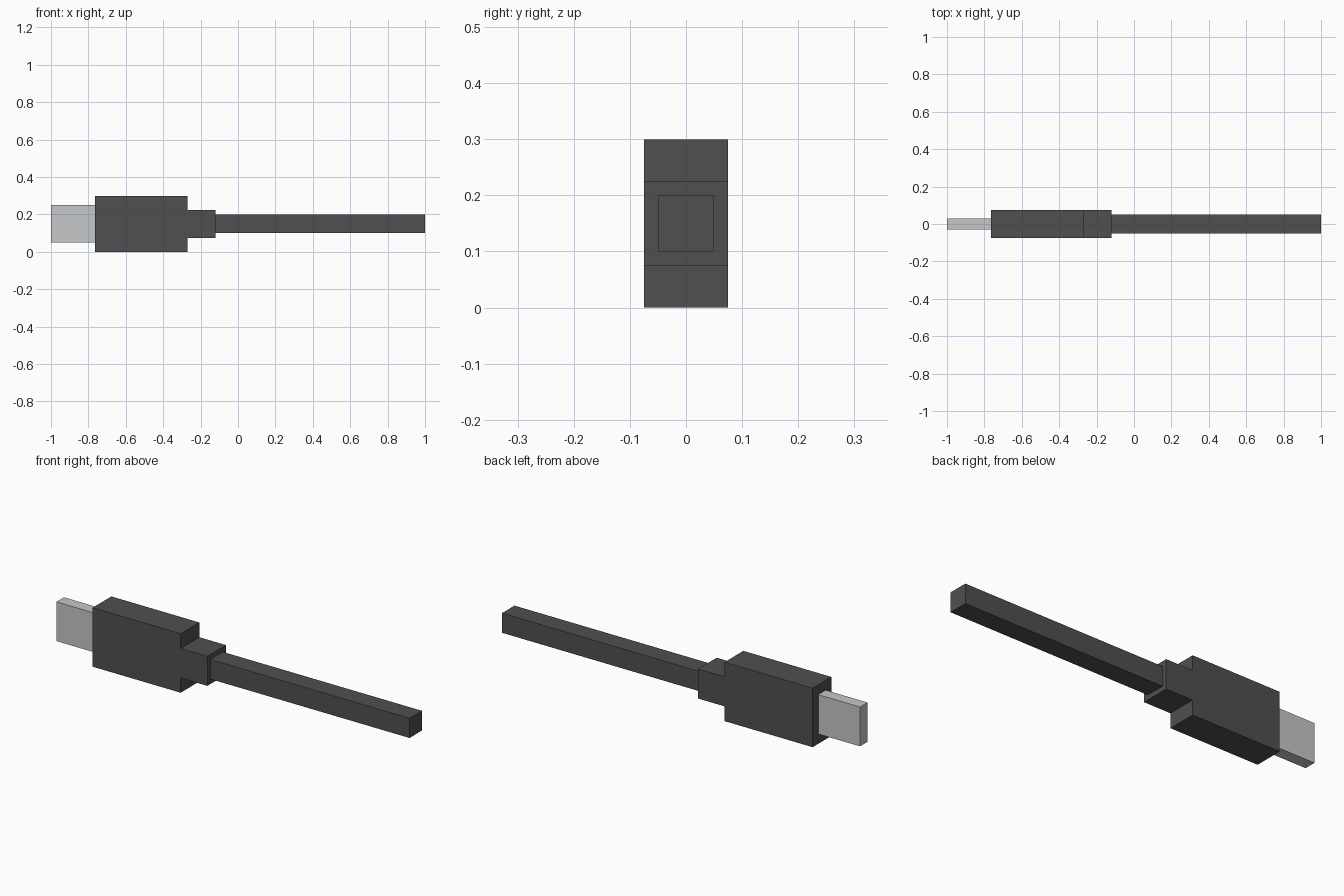
import bpy
import bmesh
from mathutils import Vector

if "Cube" in bpy.data.objects:
    bpy.data.objects.remove(bpy.data.objects["Cube"])


def material(name, color):
    m = bpy.data.materials.new(name)
    m.diffuse_color = (*color, 1.0)
    m.use_nodes = True
    m.node_tree.nodes["Principled BSDF"].inputs["Base Color"].default_value = m.diffuse_color
    return m


rubber = material("dark_grey_rubber", (0.08, 0.08, 0.08))
metal = material("light_grey_metal", (0.56, 0.57, 0.58))

MID_Z = 0.15  # shared centre line of every part


def bar(name, x0, x1, depth, height, mat):
    """Flat-faced box running along x, centred on the cable axis."""
    bm = bmesh.new()
    bmesh.ops.create_cube(bm, size=1.0)
    bmesh.ops.scale(bm, vec=Vector((x1 - x0, depth, height)), verts=bm.verts)
    mesh = bpy.data.meshes.new(name)
    bm.to_mesh(mesh)
    bm.free()
    mesh.materials.append(mat)
    obj = bpy.data.objects.new(name, mesh)
    obj.location = ((x0 + x1) / 2, 0, MID_Z)
    bpy.context.collection.objects.link(obj)
    return obj


# Metal plug tip
bar("plug_tip", -1.0, -0.765, 0.06, 0.20, metal)
# Grip housing
bar("plug_housing", -0.765, -0.27, 0.15, 0.30, rubber)
# Strain relief collar
bar("strain_relief", -0.27, -0.12, 0.15, 0.15, rubber)
# Cable
bar("cable", -0.12, 1.0, 0.10, 0.10, rubber)
